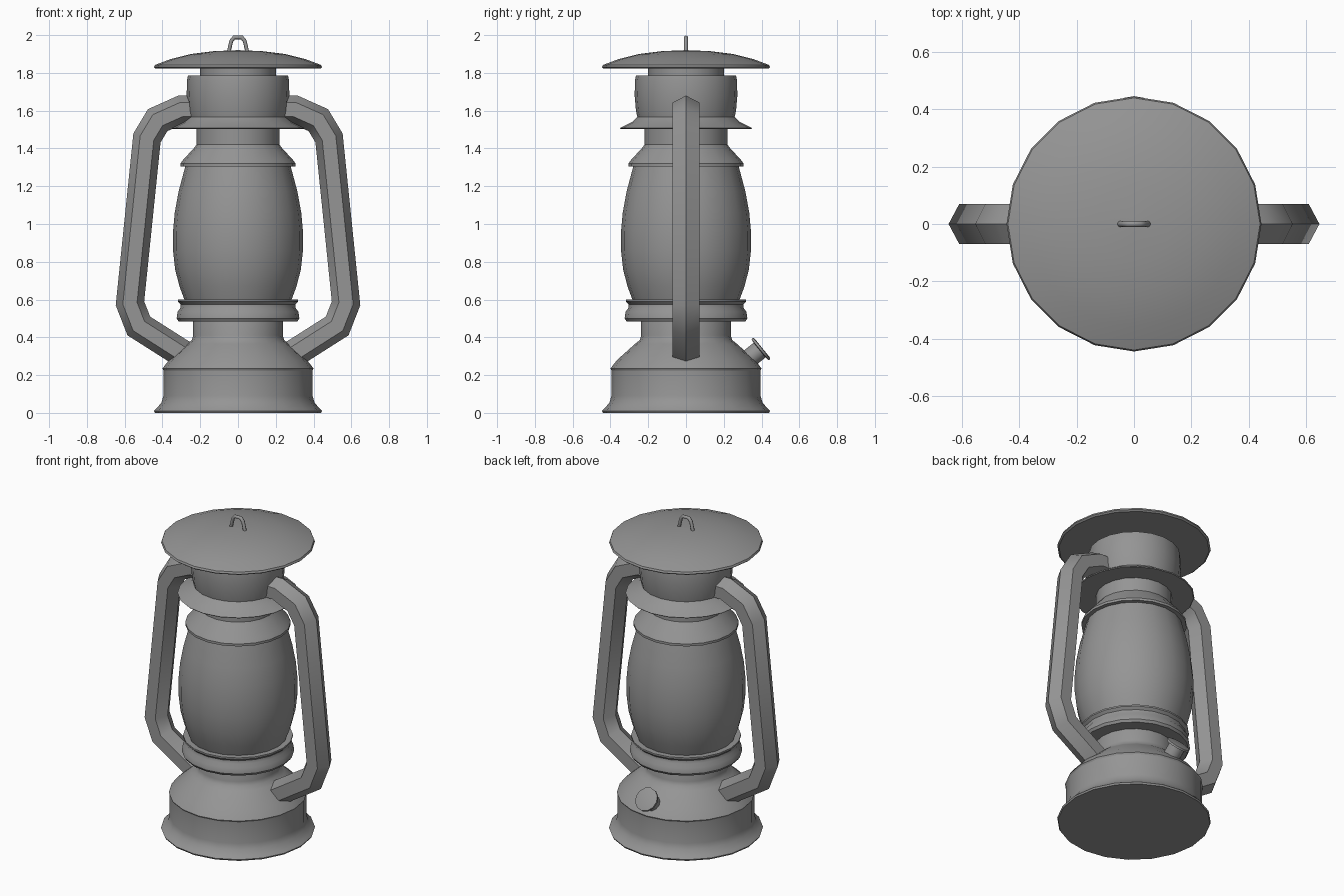
import bpy, bmesh, math
from mathutils import Vector, Matrix

cube = bpy.data.objects.get("Cube")
if cube:
    bpy.data.objects.remove(cube, do_unlink=True)

grey = bpy.data.materials.new("lantern grey")
grey.use_nodes = True
grey.diffuse_color = (0.3, 0.3, 0.3, 1)
grey.node_tree.nodes["Principled BSDF"].inputs["Base Color"].default_value = grey.diffuse_color


def finish(name, bm, angle=35):
    bmesh.ops.remove_doubles(bm, verts=bm.verts, dist=0.0001)
    bmesh.ops.recalc_face_normals(bm, faces=bm.faces)
    mesh = bpy.data.meshes.new(name)
    bm.to_mesh(mesh)
    bm.free()
    mesh.materials.append(grey)
    obj = bpy.data.objects.new(name, mesh)
    bpy.context.collection.objects.link(obj)
    bpy.ops.object.select_all(action='DESELECT')
    bpy.context.view_layer.objects.active = obj
    obj.select_set(True)
    bpy.ops.object.shade_smooth_by_angle(angle=math.radians(angle))
    return obj


def skin(bm, rings):
    """Join rings of vertices with quads and close both ends."""
    n = len(rings[0])
    for a, b in zip(rings, rings[1:]):
        for i in range(n):
            j = (i + 1) % n
            bm.faces.new((a[i], a[j], b[j], b[i]))
    bm.faces.new(rings[0])
    bm.faces.new(rings[-1])


def lathe(name, profile, sides=20, matrix=Matrix()):
    """Closed turned solid from (radius, height) pairs."""
    bm = bmesh.new()
    rings = []
    for r, z in profile:
        turn = [2 * math.pi * i / sides for i in range(sides)]
        rings.append([bm.verts.new((r * math.cos(t), r * math.sin(t), z)) for t in turn])
    skin(bm, rings)
    bm.transform(matrix)
    return finish(name, bm)


def sweep(name, path, radius, sides, side=1, angle=35):
    """Mitred tube along an (x, z) path in the y = 0 plane."""
    pts = [Vector((side * x, 0, z)) for x, z in path]
    bm = bmesh.new()
    rings = []
    across = Vector((0, 1, 0))
    for i, p in enumerate(pts):
        d0 = (p - pts[max(i - 1, 0)]).normalized()
        d1 = (pts[min(i + 1, len(pts) - 1)] - p).normalized()
        normal = across.cross(d0 + d1).normalized()
        mitre = 1 / max(normal.dot(across.cross(d1 if d1.length else d0)), 0.5)
        ring = []
        for k in range(sides):
            t = 2 * math.pi * k / sides
            ring.append(bm.verts.new(p + radius * (normal * mitre * math.cos(t) + across * math.sin(t) * 1.1)))
        rings.append(ring)
    skin(bm, rings)
    return finish(name, bm, angle)


# Fuel tank with flared foot, shoulder and neck
lathe("tank_foot", [(.44, 0), (.445, .01), (.43, .025), (.405, .055), (.395, .09), (.395, .23)])
lathe("tank_shoulder", [(.395, .225), (.4, .235), (.365, .28), (.27, .365), (.245, .385),
                        (.237, .41), (.237, .485), (.23, .5)])

# Glass globe between its lower and upper collars
lathe("globe_seat", [(.23, .485), (.315, .485), (.325, .5), (.32, .535), (.305, .555),
                     (.303, .575), (.318, .59), (.318, .6), (.28, .6)])
lathe("glass_globe", [(.28, .59), (.31, .67), (.333, .76), (.344, .86), (.344, .96),
                      (.335, 1.06), (.315, 1.17), (.275, 1.32)])
lathe("globe_collar", [(.27, 1.305), (.305, 1.305), (.305, 1.32), (.29, 1.34), (.235, 1.4),
                       (.22, 1.42), (.22, 1.52)])

# Chimney hood, neck and lid
lathe("hood_skirt", [(.345, 1.503), (.35, 1.508), (.285, 1.54), (.255, 1.57), (.2, 1.57)])
lathe("hood", [(.255, 1.555), (.265, 1.6), (.272, 1.68), (.27, 1.76), (.265, 1.785)])
lathe("chimney_neck", [(.2, 1.77), (.2, 1.84)])
lathe("lid", [(.435, 1.822), (.445, 1.83), (.44, 1.842), (.36, 1.872), (.25, 1.9),
              (.13, 1.915), (.01, 1.92)])

# Hexagonal side tubes
frame = [(.2, 1.606), (.3, 1.606), (.425, 1.55), (.482, 1.455), (.572, .58), (.525, .46), (.25, .285)]
for label, side in (("left", 1), ("right", -1)):
    sweep("side_tube_" + label, frame, .074, 6, side)

# Wire hook on the lid
hook = [(-.052, 1.9), (-.035, 1.97), (-.02, 1.988), (.02, 1.988), (.035, 1.97), (.052, 1.9)]
sweep("lid_hook", hook, .01, 8, angle=60)

# Filler cap on the back of the shoulder
tilt = Matrix.Translation((0, .3, .26)) @ Matrix.Rotation(math.radians(-51), 4, 'X')
lathe("filler_cap", [(.05, 0), (.05, .115), (.072, .118), (.072, .13), (.06, .133)], 12, tilt)
